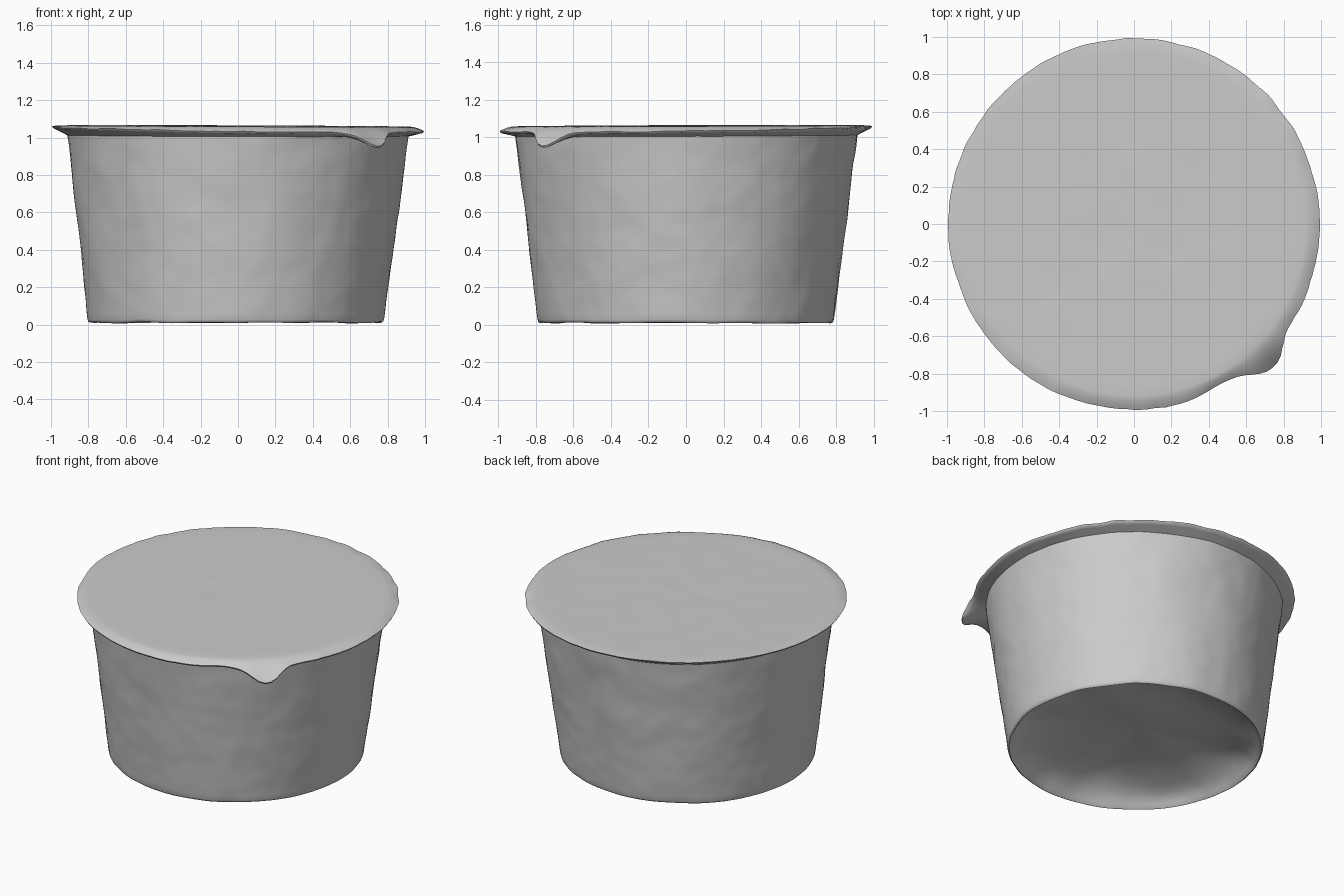
import bpy, bmesh
from math import sin, cos, pi, radians, exp
from mathutils import Vector, noise

if "Cube" in bpy.data.objects:
    bpy.data.objects.remove(bpy.data.objects["Cube"])

SEGS = 180
TAB = radians(-45.5)


def wobble(x, y, z, freq):
    return noise.noise(Vector((x * freq, y * freq, z * freq)))


def loft(name, rings, point, flip=False):
    """Join rings of points around z; the first ring closes onto its mean point."""
    bm = bmesh.new()
    loops = [[bm.verts.new(point(r, 2 * pi * i / SEGS)) for i in range(SEGS)] for r in rings]
    centre = bm.verts.new(sum((v.co for v in loops[0]), Vector()) / SEGS)
    for i in range(SEGS):
        j = (i + 1) % SEGS
        bm.faces.new((centre, loops[0][j], loops[0][i]))
        for a, b in zip(loops, loops[1:]):
            bm.faces.new((a[i], a[j], b[j], b[i]))
    if flip:
        bmesh.ops.reverse_faces(bm, faces=bm.faces)
    mesh = bpy.data.meshes.new(name)
    bm.to_mesh(mesh)
    bm.free()
    obj = bpy.data.objects.new(name, mesh)
    bpy.context.collection.objects.link(obj)
    bpy.context.view_layer.objects.active = obj
    obj.select_set(True)
    bpy.ops.object.shade_smooth_by_angle(angle=radians(60))
    obj.select_set(False)


# Cup: domed recess in the base, narrow foot, tapered wall with slight dents
base = [(0.10, 0.158), (0.30, 0.154), (0.45, 0.146), (0.56, 0.132), (0.64, 0.112),
        (0.70, 0.085), (0.735, 0.058), (0.758, 0.032), (0.77, 0.016), (0.778, 0.010),
        (0.786, 0.015), (0.790, 0.026)]
wall = [(0.790 + 0.124 * k / 30, 0.026 + 0.992 * k / 30) for k in range(1, 31)]


def cup_point(ring, a):
    r, z = ring
    x, y = r * cos(a), r * sin(a)
    r += 0.006 * wobble(x, y, z, 4) + 0.003 * wobble(x, y, z, 11)
    z += 0.008 * wobble(x, y, 0, 4) * max(0, 1 - z)
    if ring in base[:8]:
        z += 0.025 * wobble(x, y, 2, 3) * min(1, z / 0.1)
    return (r * cos(a) - 0.012 * (1 - z), r * sin(a), z)


loft("cup", base + wall, cup_point)


# Lid: foil sheet with an uneven rim and a pull tab bent down at one corner
def edge(a):
    d = (a - TAB + pi) % (2 * pi) - pi
    tab_out = exp(-(abs(d) / 0.12) ** 2.4)
    tab_down = exp(-(abs(d) / 0.10) ** 2.2)
    flat = exp(-((d + 0.29) / 0.12) ** 2)
    n = wobble(cos(a), sin(a), 0.3, 9)
    fine = wobble(cos(a), sin(a), 0.7, 22)
    radius = 0.993 + 0.005 * n + 0.004 * fine - 0.022 * flat + 0.077 * tab_out
    z = 1.047 - 0.019 * cos(a - TAB) + 0.005 * n - 0.073 * tab_down
    return radius, z


def lid_point(ring, a):
    kind, t = ring
    er, ez = edge(a)
    r0, z0 = 0.92, 1.062 - 0.005 * cos(a - TAB)
    if kind == "top":
        r, z = r0 * t, 1.062 + (z0 - 1.062) * t
        z += 0.004 * wobble(r * cos(a), r * sin(a), 0, 5) * (1 - t)
    elif kind == "rim":
        r, z = r0 + (er - r0) * t, z0 + (ez - z0) * t ** 1.6
    else:
        r = (er - 0.006) * (1 - t) + 0.910 * t
        z = (ez - 0.010) * (1 - t) + (1.008 - 0.004 * cos(a - TAB)) * t
    return (r * cos(a), r * sin(a), z)


rings = [("top", k / 14) for k in range(1, 15)]
rings += [("rim", k / 6) for k in range(1, 7)]
rings += [("under", k / 4) for k in range(5)]
loft("lid", rings, lid_point, flip=True)
